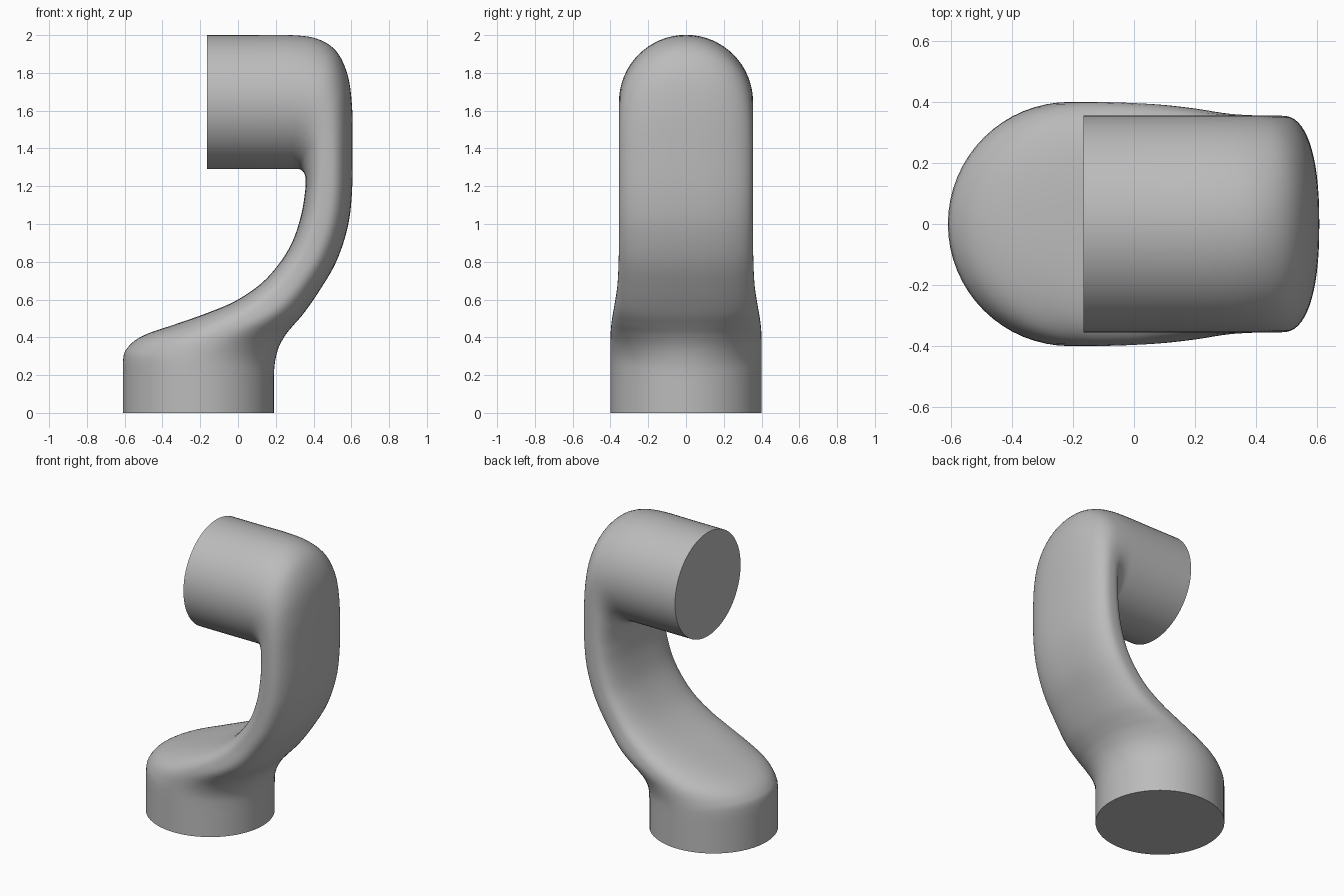
import bpy, bmesh, math

if "Cube" in bpy.data.objects:
    bpy.data.objects.remove(bpy.data.objects["Cube"], do_unlink=True)

grey = bpy.data.materials.new("satin grey")
grey.use_nodes = True
colour = (0.5, 0.5, 0.5, 1)
grey.diffuse_color = colour
grey.node_tree.nodes["Principled BSDF"].inputs["Base Color"].default_value = colour

SEGMENTS, STEPS = 64, 5

# Each section: inner x, z, outer x, z, half width, inner and outer squareness
sections = [
    (-.61, 0, .19, 0, .4, 2, 2),
    (-.61, .26, .19, .18, .4, 2, 2),
    (-.585, .345, .196, .27, .4, 2, 2),
    (-.5, .41, .215, .345, .4, 2.1, 2.1),
    (-.33, .47, .25, .41, .398, 2.4, 2.2),
    (-.16, .53, .29, .46, .392, 2.8, 2.3),
    (0, .6, .35, .53, .38, 3.2, 2.4),
    (.15, .71, .43, .645, .363, 3.4, 2.4),
    (.27, .87, .52, .8, .356, 3.4, 2.4),
    (.33, 1.03, .58, .98, .355, 3.4, 2.4),
    (.355, 1.17, .603, 1.16, .355, 3.4, 2.4),
    (.358, 1.235, .607, 1.4, .355, 3.2, 2.4),
    (.352, 1.265, .604, 1.62, .355, 2.9, 2.3),
    (.342, 1.28, .58, 1.79, .355, 2.5, 2.2),
    (.325, 1.29, .52, 1.915, .355, 2.2, 2.1),
    (.295, 1.29, .42, 1.98, .355, 2, 2),
    (.24, 1.29, .28, 2, .355, 2, 2),
    (.05, 1.29, .06, 2, .355, 2, 2),
    (-.165, 1.29, -.165, 2, .355, 2, 2),
]


def blend(a, b, c, d, t):
    """Smooth curve from b to c."""
    return b + .5 * t * (c - a + t * (2*a - 5*b + 4*c - d + t * (3*(b - c) + d - a)))


def ring(bm, section):
    xi, zi, xo, zo, width, n_in, n_out = section
    verts = []
    for k in range(SEGMENTS):
        angle = math.tau * k / SEGMENTS
        c, s = math.cos(angle), math.sin(angle)
        power = 2 / (n_out if c > 0 else n_in)
        u = math.copysign(abs(c) ** power, c)
        v = math.copysign(abs(s) ** power, s)
        verts.append(bm.verts.new(((xi + xo + u * (xo - xi)) / 2, v * width,
                                   (zi + zo + u * (zo - zi)) / 2)))
    return verts


# Arm link: round foot, flattened neck and sideways round head in one loft
bm = bmesh.new()
rings = [ring(bm, sections[0])]
last = len(sections) - 1
for i in range(last):
    four = [sections[min(max(j, 0), last)] for j in range(i - 1, i + 3)]
    if i == 0:
        four[2:] = [sections[1], sections[1]]
    for step in range(1, STEPS + 1):
        rings.append(ring(bm, [blend(*p, step / STEPS) for p in zip(*four)]))
for a, b in zip(rings, rings[1:]):
    for k in range(SEGMENTS):
        n = (k + 1) % SEGMENTS
        bm.faces.new((a[k], a[n], b[n], b[k]))
# Flat mounting faces
bm.faces.new(rings[0][::-1])
bm.faces.new(rings[-1])
bmesh.ops.recalc_face_normals(bm, faces=bm.faces)
mesh = bpy.data.meshes.new("arm_link")
bm.to_mesh(mesh)
bm.free()
mesh.materials.append(grey)
link = bpy.data.objects.new("arm_link", mesh)
bpy.context.collection.objects.link(link)
bpy.context.view_layer.objects.active = link
link.select_set(True)
bpy.ops.object.shade_smooth_by_angle(angle=math.radians(40))
